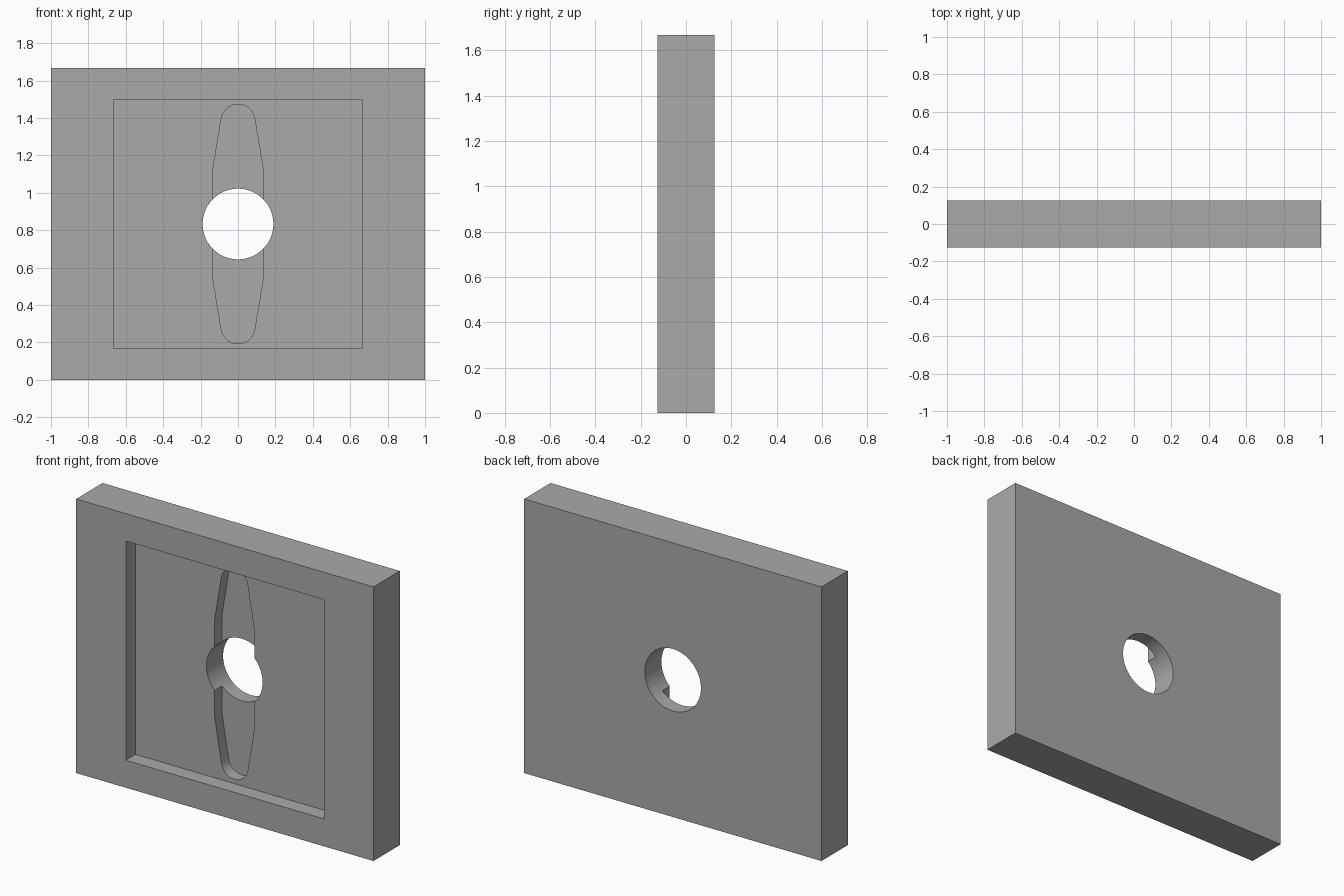
import bpy, bmesh
from math import sin, cos, pi, radians

cube = bpy.data.objects.get("Cube")
if cube:
    bpy.data.objects.remove(cube, do_unlink=True)

WIDTH, HEIGHT, DEPTH = 2.0, 1.667, 0.253
FRONT, MID = -DEPTH / 2, HEIGHT / 2
POCKET, SLOT = 0.093, 0.07

grey = bpy.data.materials.new("plain grey")
grey.use_nodes = True
colour = (0.4, 0.4, 0.4, 1)
grey.diffuse_color = colour
grey.node_tree.nodes["Principled BSDF"].inputs["Base Color"].default_value = colour


def prism(name, outline, y0, y1):
    """Extrude an outline of (x, height from the middle) from y0 to y1."""
    bm = bmesh.new()
    face = bm.faces.new([bm.verts.new((x, y0, MID + z)) for x, z in outline])
    side = bmesh.ops.extrude_face_region(bm, geom=[face])["geom"]
    moved = [v for v in side if isinstance(v, bmesh.types.BMVert)]
    bmesh.ops.translate(bm, verts=moved, vec=(0, y1 - y0, 0))
    bmesh.ops.recalc_face_normals(bm, faces=bm.faces)
    mesh = bpy.data.meshes.new(name)
    bm.to_mesh(mesh)
    bm.free()
    mesh.materials.append(grey)
    obj = bpy.data.objects.new(name, mesh)
    bpy.context.collection.objects.link(obj)
    return obj


def rectangle(w, h):
    return [(-w / 2, -h / 2), (w / 2, -h / 2), (w / 2, h / 2), (-w / 2, h / 2)]


def arc(radius, centre, start, end, steps):
    angles = [start + (end - start) * i / steps for i in range(steps + 1)]
    return [(radius * cos(a), centre + radius * sin(a)) for a in angles]


# Thick block
plate = prism("plate", rectangle(WIDTH, HEIGHT), FRONT, -FRONT)

# Tapered slot with rounded ends, the lower half a turned copy of the upper
tip = radians(9.5)
upper = [(0.133, 0.3)] + arc(0.09, 0.55, tip, pi - tip, 24) + [(-0.133, 0.3)]
slot = upper + [(-x, -z) for x, z in upper]

# Square front pocket, slot in its floor, round hole right through
cutters = [
    prism("pocket_cutter", rectangle(1.333, 1.333), FRONT - 0.1, FRONT + POCKET),
    prism("slot_cutter", slot, FRONT - 0.15, FRONT + POCKET + SLOT),
    prism("hole_cutter", arc(0.189, 0, 0, 2 * pi, 96)[:-1], FRONT - 0.2, 0.3),
]
bpy.context.view_layer.objects.active = plate
for cutter in cutters:
    cutter.hide_render = True
    cut = plate.modifiers.new(cutter.name, "BOOLEAN")
    cut.operation = "DIFFERENCE"
    cut.solver = "EXACT"
    cut.object = cutter
    bpy.ops.object.modifier_apply(modifier=cut.name)
    bpy.data.objects.remove(cutter, do_unlink=True)

# Smooth curved walls, sharp edges elsewhere
bpy.ops.object.select_all(action="DESELECT")
plate.select_set(True)
bpy.ops.object.shade_smooth_by_angle(angle=radians(30))
